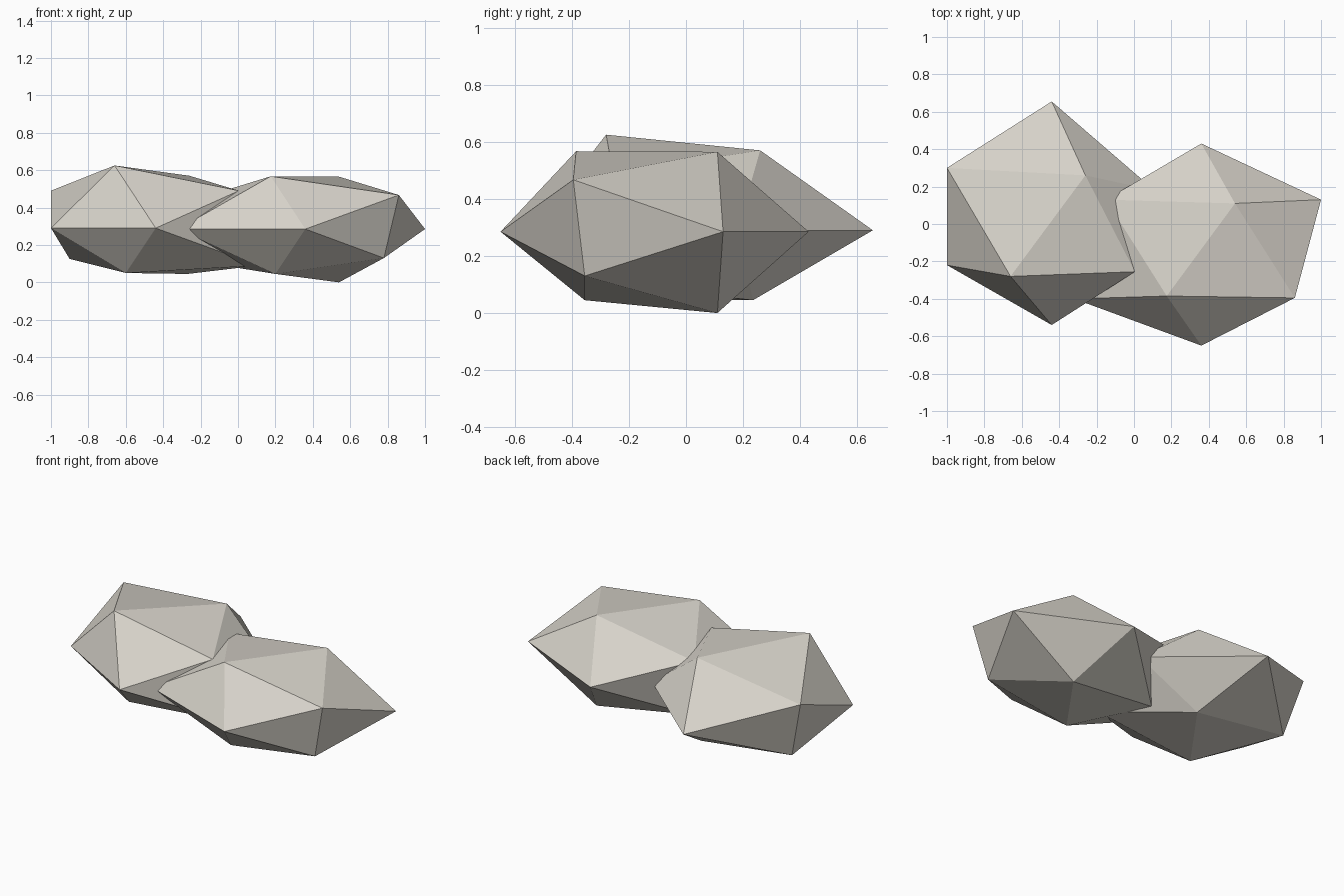
import bpy, bmesh

stone = bpy.data.materials.new("pale_stone")
stone.diffuse_color = (0.68, 0.65, 0.59, 1.0)


def faceted_rock(name, corners):
    """Flat-faced, twelve-cornered boulder wrapped around its corner points."""
    bm = bmesh.new()
    for c in corners:
        bm.verts.new(c)
    bmesh.ops.convex_hull(bm, input=bm.verts[:])
    bmesh.ops.recalc_face_normals(bm, faces=bm.faces[:])
    mesh = bpy.data.meshes.new(name)
    bm.to_mesh(mesh)
    bm.free()
    mesh.materials.append(stone)
    obj = bpy.data.objects.new(name, mesh)
    bpy.context.collection.objects.link(obj)
    return obj


# Left boulder: four girdle corners, top and bottom ridges, side corners
faceted_rock("left_rock", [
    (-0.44, -0.54, 0.29), (-0.44, 0.655, 0.29),
    (-1.00, -0.22, 0.29), (0.11, 0.18, 0.29),
    (-0.66, -0.28, 0.625), (-0.26, 0.26, 0.57),
    (-0.60, -0.22, 0.05), (-0.27, 0.235, 0.045),
    (-1.00, 0.30, 0.49), (-0.90, 0.24, 0.125),
    (0.005, -0.255, 0.49), (0.11, -0.18, 0.09),
])

# Right boulder: same layout, overlapping the first
faceted_rock("right_rock", [
    (0.36, -0.65, 0.285), (0.36, 0.43, 0.285),
    (1.00, 0.13, 0.285), (-0.32, -0.40, 0.285),
    (0.175, -0.385, 0.567), (0.54, 0.11, 0.565),
    (0.20, -0.355, 0.045), (0.54, 0.11, 0.0),
    (0.86, -0.395, 0.467), (0.78, -0.355, 0.13),
    (-0.15, 0.13, 0.467), (-0.08, 0.06, 0.09),
])
